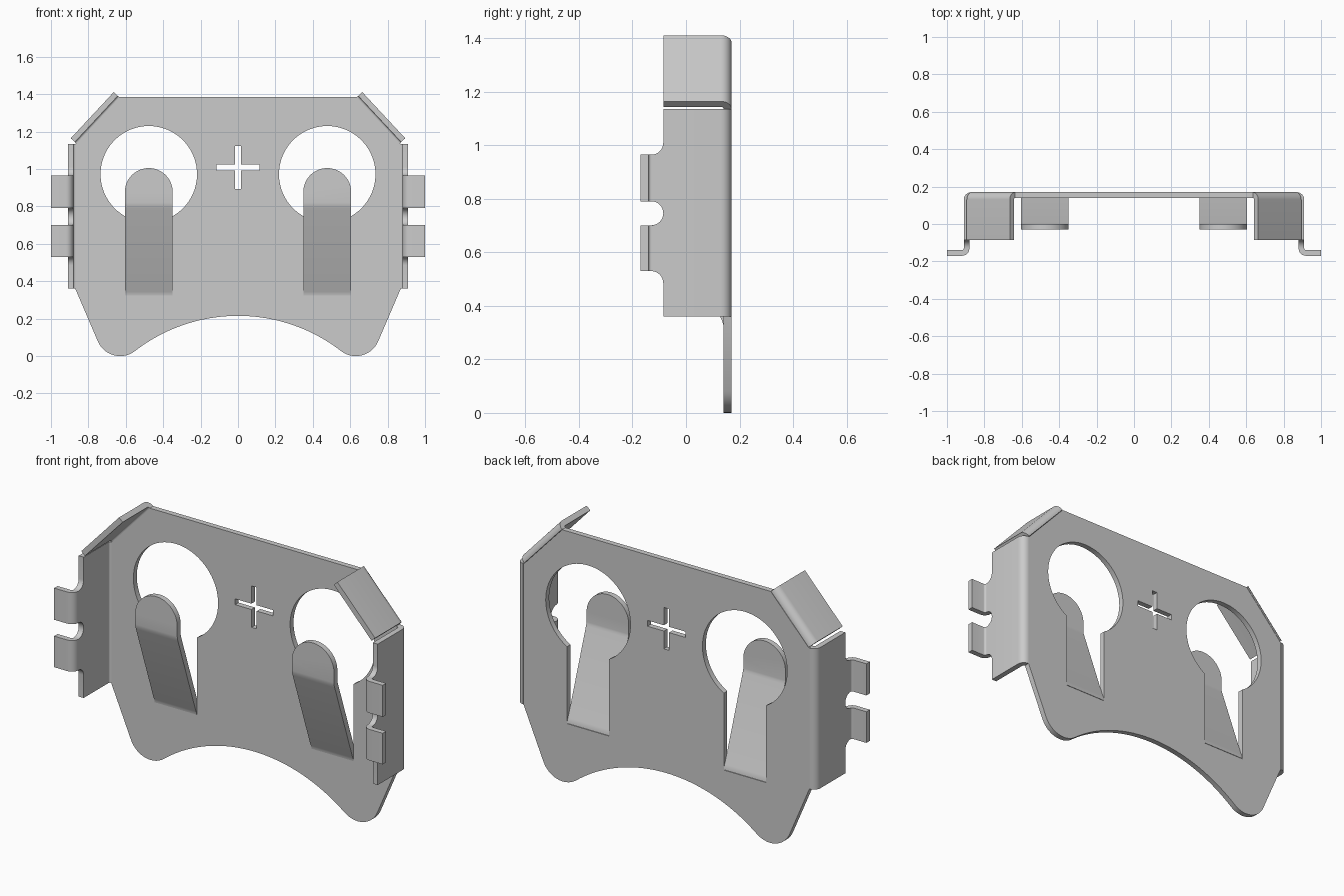
import bpy, bmesh
from math import sin, cos, pi, radians, atan2, asin

if "Cube" in bpy.data.objects:
    bpy.data.objects.remove(bpy.data.objects["Cube"])

T = 0.03           # sheet thickness
YP = 0.155         # mid plane of the plate
R = 0.025          # bend radius at mid sheet


def arc(cx, cy, r, a0, a1, n):
    return [(cx + r * cos(a0 + (a1 - a0) * i / n),
             cy + r * sin(a0 + (a1 - a0) * i / n)) for i in range(n + 1)]


def finish(ob):
    bpy.ops.object.select_all(action='DESELECT')
    ob.select_set(True)
    bpy.context.view_layer.objects.active = ob
    bpy.ops.object.convert(target='MESH')
    ob = bpy.context.view_layer.objects.active
    bm = bmesh.new()
    bm.from_mesh(ob.data)
    bmesh.ops.remove_doubles(bm, verts=bm.verts, dist=1e-5)
    bmesh.ops.recalc_face_normals(bm, faces=bm.faces)
    bm.to_mesh(ob.data)
    bm.free()
    bpy.ops.object.shade_smooth_by_angle(angle=radians(30))


def sheet(name, polys):
    """Weld mid-surface polygons, thicken them and mirror across x."""
    bm = bmesh.new()
    for p in polys:
        bm.faces.new([bm.verts.new(v) for v in p])
    bmesh.ops.remove_doubles(bm, verts=bm.verts, dist=1e-5)
    bmesh.ops.recalc_face_normals(bm, faces=bm.faces)
    me = bpy.data.meshes.new(name)
    bm.to_mesh(me)
    bm.free()
    ob = bpy.data.objects.new(name, me)
    bpy.context.collection.objects.link(ob)
    s = ob.modifiers.new("thickness", 'SOLIDIFY')
    s.thickness, s.offset, s.use_even_offset = T, 0, True
    m = ob.modifiers.new("mirror", 'MIRROR')
    m.use_mirror_merge = False
    finish(ob)


def strip(rows):
    """Quads between consecutive rows of points."""
    return [[a[j], a[j + 1], b[j + 1], b[j]]
            for a, b in zip(rows, rows[1:]) for j in range(len(a) - 1)]


# Plate outline: right half from top to the arch peak, then mirrored
lobe = (0.63, 0.13)
big, cz = 0.90, -0.685
join = atan2(lobe[1] - cz, lobe[0])
half = [(0.635, 1.384), (0.865, 1.137), (0.87, 1.135), (0.87, 0.36)]
half += arc(*lobe, 0.13, -radians(22), join - pi, 14)
half += arc(0, cz, big, join, pi / 2, 20)[1:]
outline = half + [(-x, z) for x, z in half[-2::-1]]

# Keyhole openings and the cross
hx, hz, hr, hw, z0 = 0.477, 0.972, 0.258, 0.128, 0.325
a = asin(hw / hr)
key = arc(hx, hz, hr, -pi / 2 + a, 1.5 * pi - a, 56) + [(hx - hw, z0), (hx + hw, z0)]
w, c = 0.016, 1.008
cross = [(w, w), (w, .114), (-w, .114), (-w, w), (-.115, w), (-.115, -w),
         (-w, -w), (-w, -.114), (w, -.114), (w, -w), (.115, -w), (.115, w)]
cross = [(x, z + c) for x, z in cross]

cu = bpy.data.curves.new("plate", 'CURVE')
cu.dimensions, cu.fill_mode, cu.extrude = '2D', 'BOTH', T / 2
for pts in (outline, key, [(-x, z) for x, z in key], cross):
    sp = cu.splines.new('POLY')
    sp.points.add(len(pts) - 1)
    for p, (x, z) in zip(sp.points, pts):
        p.co = (x, z, 0, 1)
    sp.use_cyclic_u = True
plate = bpy.data.objects.new("plate", cu)
plate.rotation_euler = (pi / 2, 0, 0)
plate.location.y = YP
bpy.context.collection.objects.link(plate)
finish(plate)

# Side flanges with two outward clip tabs each
path = arc(0.87, YP - R, R, pi / 2, 0, 6) + [(0.895, -0.085)]
levels = (0.36, 0.485, 0.746, 1.01, 1.135)
polys = strip([[(x, y, z) for z in levels] for x, y in path])
f = 0.045
for lo, hi in ((0.485, 0.746), (0.746, 1.01)):
    rows = []
    for i in range(9):
        t = pi / 2 * i / 8
        y, d = -0.13 + f * cos(t), f * sin(t)
        rows.append([(0.895, y, lo + d), (0.895, y, hi - d)])
    for x, y in arc(0.895 + R, -0.13, R, pi, 1.5 * pi, 6)[1:] + [(1.0, -YP)]:
        rows.append([(x, y, lo + f), (x, y, hi - f)])
    polys += strip(rows)
sheet("side_flange", polys)

# Slanted corner flaps, bent forward from the chamfered corners
p0, p1 = (0.635, 1.384), (0.865, 1.137)
n = (0.732, 0.681)
prof = arc(0, YP - R, R, pi / 2, 0, 6) + [(R, -0.085)]
sheet("corner_flap", strip([[(px + n[0] * o, y, pz + n[1] * o) for px, pz in (p0, p1)]
                            for o, y in prof]))

# Spring tongues rising out of the keyholes
side = [(YP, z0), (.1535, .336), (.149, .349), (.143, .362),
        (-.009, .795), (-.0135, .808), (-.015, .82)]
polys = strip([[(hx - hw, y, z), (hx + hw, y, z)] for y, z in side])
polys.append([(hx - hw, -.015, .82), (hx + hw, -.015, .82)]
             + [(x, -.015, z) for x, z in arc(hx, 0.877, hw, 0, pi, 24)])
sheet("spring_tongue", polys)
